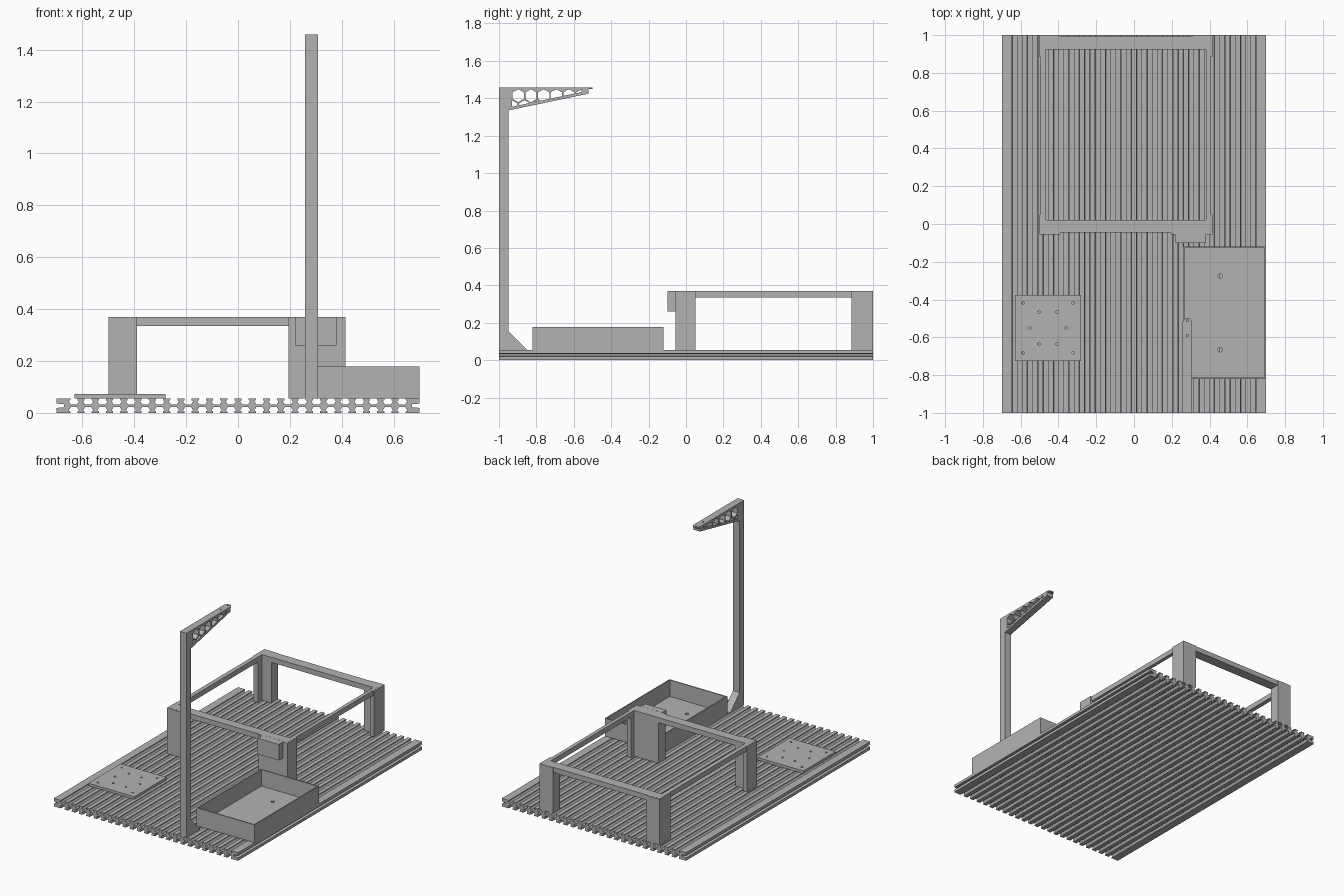
import bpy, bmesh, math
from mathutils import Vector

cube = bpy.data.objects.get("Cube")
if cube:
    bpy.data.objects.remove(cube, do_unlink=True)

grey = bpy.data.materials.new("plain_grey")
grey.use_nodes = True
colour = (0.45, 0.45, 0.45, 1)
grey.diffuse_color = colour
grey.node_tree.nodes["Principled BSDF"].inputs["Base Color"].default_value = colour


def extrude(name, loops, axis, start, end):
    """Extrude an outline (first loop) with holes (other loops) along an axis."""
    curve = bpy.data.curves.new(name, "CURVE")
    curve.dimensions = "2D"
    curve.fill_mode = "BOTH"
    curve.extrude = (end - start) / 2
    for loop in loops:
        spline = curve.splines.new("POLY")
        spline.points.add(len(loop) - 1)
        for point, (u, v) in zip(spline.points, loop):
            point.co = (u, v, 0, 1)
        spline.use_cyclic_u = True
    temp = bpy.data.objects.new(name + "_outline", curve)
    bpy.context.collection.objects.link(temp)
    graph = bpy.context.evaluated_depsgraph_get()
    mesh = bpy.data.meshes.new_from_object(temp.evaluated_get(graph))
    bpy.data.objects.remove(temp, do_unlink=True)
    bpy.data.curves.remove(curve)
    mid = (start + end) / 2
    place = {"x": lambda c: (c.z + mid, c.x, c.y),
             "y": lambda c: (c.x, c.z + mid, c.y),
             "z": lambda c: (c.x, c.y, c.z + mid)}[axis]
    bm = bmesh.new()
    bm.from_mesh(mesh)
    for vert in bm.verts:
        vert.co = place(vert.co.copy())
    bmesh.ops.remove_doubles(bm, verts=bm.verts, dist=1e-5)
    bmesh.ops.recalc_face_normals(bm, faces=bm.faces)
    for face in bm.faces:
        face.smooth = False
        face.material_index = 0
    bm.to_mesh(mesh)
    bm.free()
    mesh.name = name
    mesh.materials.clear()
    mesh.materials.append(grey)
    obj = bpy.data.objects.new(name, mesh)
    bpy.context.collection.objects.link(obj)
    return obj


def rect(x0, y0, x1, y1):
    return [(x0, y0), (x1, y0), (x1, y1), (x0, y1)]


def ngon(x, y, radius, sides=16, turn=0.0):
    return [(x + radius * math.cos(turn + math.tau * i / sides),
             y + radius * math.sin(turn + math.tau * i / sides)) for i in range(sides)]


def clip(poly, a, b):
    """Keep the part of a polygon on the left of the line a-b."""
    a, b = Vector(a), Vector(b)
    normal = Vector((a.y - b.y, b.x - a.x))
    out = []
    for p, q in zip(poly, poly[1:] + poly[:1]):
        p, q = Vector(p), Vector(q)
        dp, dq = (p - a).dot(normal), (q - a).dot(normal)
        if dp >= 0:
            out.append(p)
        if dp * dq < 0:
            out.append(p.lerp(q, dp / (dp - dq)))
    return out


def area(poly):
    return abs(sum(p[0] * q[1] - q[0] * p[1]
                   for p, q in zip(poly, poly[1:] + poly[:1]))) / 2


# Slotted bed: undercut grooves above and below, one groove on each side
HALF, DECK, SLOTS, PITCH = 0.7, 0.055, 24, 0.055
slot = [(-0.0135, 0), (-0.0135, 0.006), (-0.02, 0.009), (-0.012, 0.022)]
slot += [(-x, d) for x, d in reversed(slot)]
centres = [(i - (SLOTS - 1) / 2) * PITCH for i in range(SLOTS)]
bottom = [(c + x, d) for c in centres for x, d in slot]
top = [(x, DECK - d) for x, d in reversed(bottom)]
side = [(HALF, 0), (HALF, 0.019), (HALF - 0.03, 0.022),
        (HALF - 0.03, 0.033), (HALF, 0.036), (HALF, DECK)]
other_side = [(-x, z) for x, z in reversed(side)]
extrude("slotted_bed", [bottom + side + top + other_side], "y", -1, 1)

# Raised frame: top rim carried by four angle legs
TOP = 0.37
extrude("frame_rim", [rect(-0.495, -0.045, 0.405, 0.995),
                      rect(-0.465, 0.02, 0.38, 0.925)], "z", 0.335, TOP)


def angle_leg(name, x, y, sx, sy, len_x, len_y):
    tx, ty = 0.033, 0.073
    shape = [(0, 0), (len_x, 0), (len_x, ty), (tx, ty), (tx, len_y), (0, len_y)]
    extrude(name, [[(x + sx * u, y + sy * v) for u, v in shape]], "z", DECK, TOP - 0.0005)


angle_leg("front_right_leg", -0.5, -0.055, 1, 1, 0.11, 0.105)
angle_leg("front_left_leg", 0.415, -0.055, -1, 1, 0.22, 0.105)
angle_leg("back_right_leg", -0.5, 1, 1, -1, 0.105, 0.115)
angle_leg("back_left_leg", 0.415, 1, -1, -1, 0.105, 0.115)
extrude("frame_bracket", [rect(0.22, -0.1, 0.38, -0.055)], "z", 0.26, TOP)

# Open tray with two drain holes
extrude("tray_walls", [rect(0.26, -0.82, 0.7, -0.12),
                       rect(0.268, -0.812, 0.692, -0.128)], "z", DECK, 0.178)
extrude("tray_floor", [rect(0.268, -0.812, 0.692, -0.128),
                       ngon(0.457, -0.275, 0.012), ngon(0.457, -0.665, 0.012)],
        "z", DECK, DECK + 0.01)

# Drilled mounting plate, holes mirrored about its centre
PX, PY = -0.455, -0.55
offsets = [(sx * x, sy * y) for x, y in ((0.133, 0.132), (0.048, 0.085))
           for sx in (-1, 1) for sy in (-1, 1)] + [(-0.096, 0), (0.096, 0)]
extrude("mounting_plate", [rect(PX - 0.175, PY - 0.175, PX + 0.175, PY + 0.175)]
        + [ngon(PX + x, PY + y, 0.007, 12) for x, y in offsets], "z", DECK, 0.073)

# Tall post with a gusset at its foot
X0, X1, PEAK = 0.258, 0.308, 1.458
extrude("post", [rect(X0, -1, X1, -0.95)], "z", DECK, PEAK - 0.008)
extrude("post_gusset", [[(-0.95, DECK), (-0.85, DECK), (-0.95, 0.155)]], "x", X0, X1)

# Tapered arm with a honeycomb web
low, high = (-0.95, 1.335), (-0.52, 1.425)
outline = [low, high, (-0.52, PEAK - 0.008), (-0.95, PEAK - 0.008)]
wall = [(-0.93, 1.355), (-0.56, 1.433), (-0.56, 1.447), (-0.93, 1.447)]
cells = []
for row in range(3):
    for col in range(-1, 7):
        cell = ngon(-0.897 + 0.068 * (col + 0.5 * (row % 2)),
                    1.414 - 0.059 * row, 0.035, 6, math.pi / 6)
        for a, b in zip(wall, wall[1:] + wall[:1]):
            cell = clip(cell, a, b) if cell else cell
        if len(cell) > 2 and area(cell) > 5e-5:
            cells.append([tuple(p) for p in cell])
extrude("arm_web", [outline] + cells, "x", X0, X1)

# Thin cap over the post and arm, drilled at the tip
mid = (X0 + X1) / 2
cap = [(X0, -1), (X1, -1), (X1, -0.515), (X1 - 0.012, -0.5), (X0 + 0.012, -0.5), (X0, -0.515)]
extrude("arm_cap", [cap, ngon(mid, -0.511, 0.006, 12), ngon(mid, -0.59, 0.006, 12)],
        "z", PEAK - 0.008, PEAK)
